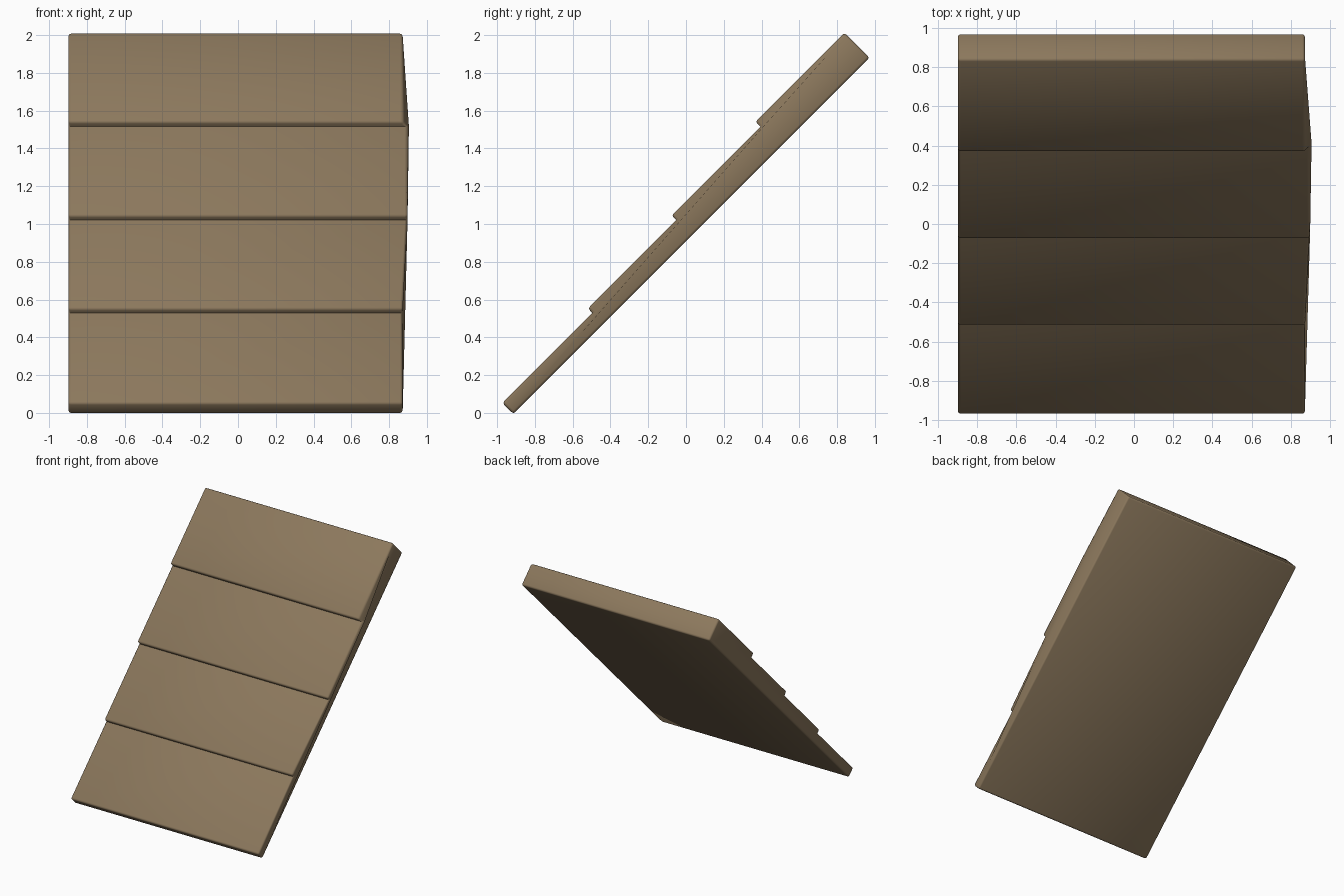
import bpy, bmesh, math

if "Cube" in bpy.data.objects:
    bpy.data.objects.remove(bpy.data.objects["Cube"])

# Sloped panel of four overlapping courses, profile in (along slope, offset) terms
U = [-0.923, 0.03, 0.965, 1.905, 2.848]      # u = y + z at the course ends
D = [1.025, 1.072, 1.122, 1.175]             # d = z - y of each course's outer face
BASE = 0.908                                 # d of the flat underside
XL, XR, XB = -0.898, 0.872, 0.897            # left, right, bulged right edge


def yz(u, d):
    return (u - d) / 2, (u + d) / 2


profile = [(U[0], BASE)]
for i, d in enumerate(D):
    profile += [(U[i], d), (U[i + 1], d)]
profile.append((U[4], BASE))

bm = bmesh.new()
left, right = [], []
for i, (u, d) in enumerate(profile):
    y, z = yz(u, d)
    left.append(bm.verts.new((XL, y, z)))
    # third course sticks out a little on the right
    right.append(bm.verts.new((XB if i in (4, 5, 6) else XR, y, z)))
n = len(profile)
for i in range(n):
    j = (i + 1) % n
    bm.faces.new((left[i], left[j], right[j], right[i]))
bm.faces.new(left)
bm.faces.new(right[::-1])
bmesh.ops.recalc_face_normals(bm, faces=bm.faces[:])

# Soften the outer edges with a small chamfer
bm.normal_update()
edges = [e for e in bm.edges if e.calc_face_angle_signed(0) > math.radians(40)]
bmesh.ops.bevel(bm, geom=edges, offset=0.014, segments=2, profile=0.5,
                affect='EDGES', clamp_overlap=True)
bmesh.ops.recalc_face_normals(bm, faces=bm.faces[:])

mesh = bpy.data.meshes.new("sloped_panel")
bm.to_mesh(mesh)
bm.free()
panel = bpy.data.objects.new("sloped_panel", mesh)
bpy.context.collection.objects.link(panel)

wood = bpy.data.materials.new("brown_wood")
wood.diffuse_color = (0.26, 0.187, 0.108, 1)
wood.use_nodes = True
wood.node_tree.nodes["Principled BSDF"].inputs["Base Color"].default_value = wood.diffuse_color
mesh.materials.append(wood)

bpy.context.view_layer.objects.active = panel
panel.select_set(True)
bpy.ops.object.shade_smooth_by_angle(angle=math.radians(60))

# Settle exactly on the ground and centre
zmin = min(v.co.z for v in mesh.vertices)
ys = [v.co.y for v in mesh.vertices]
ymid = (min(ys) + max(ys)) / 2
for v in mesh.vertices:
    v.co.z -= zmin
    v.co.y -= ymid
